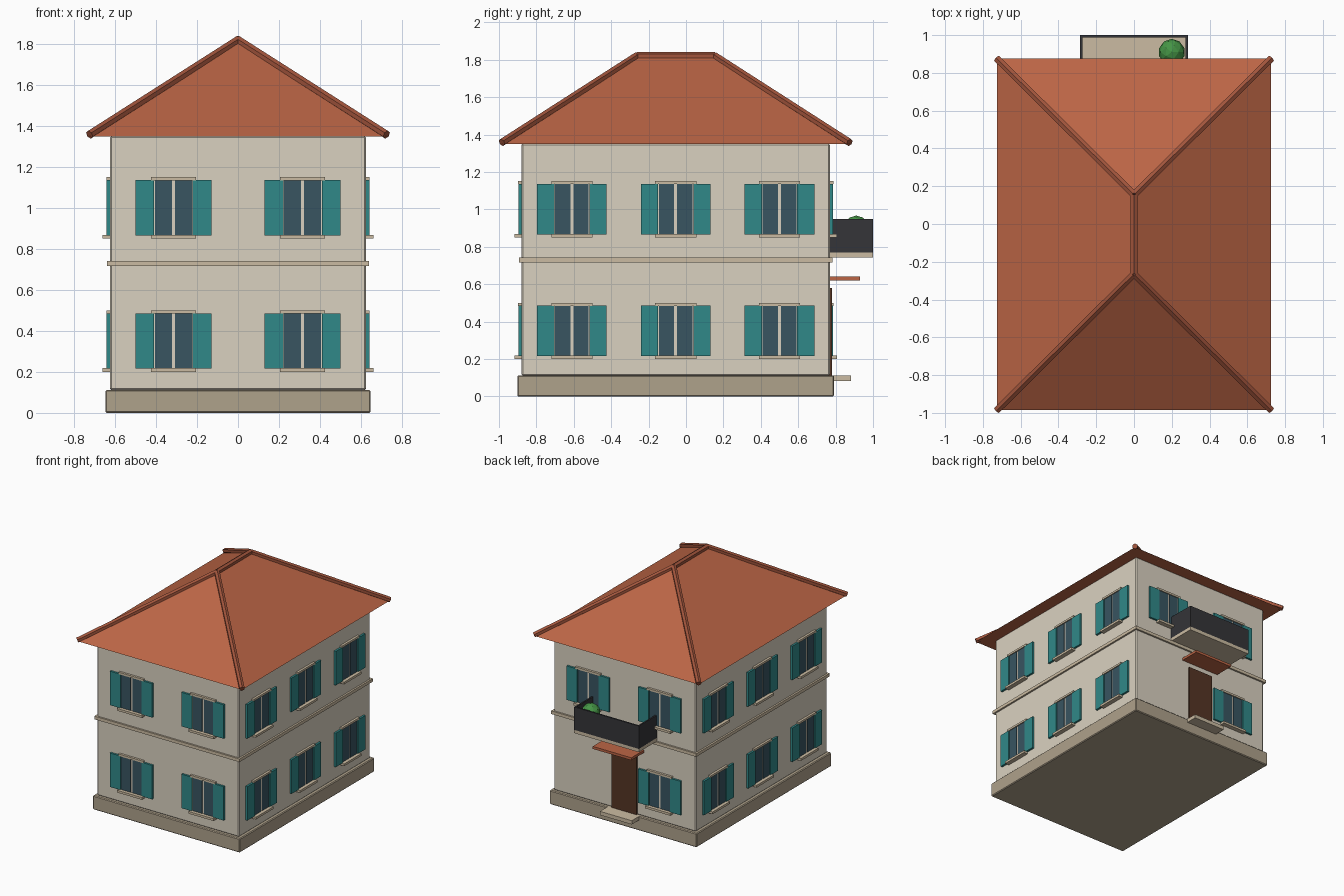
import bpy, bmesh
from mathutils import Vector, Matrix

if "Cube" in bpy.data.objects:
    bpy.data.objects.remove(bpy.data.objects["Cube"])

CY = -0.055            # centre of the house in y
HX, HY = 0.625, 0.825  # half size of the walls


def mat(name, r, g, b):
    m = bpy.data.materials.new(name)
    m.diffuse_color = (r, g, b, 1)
    m.use_nodes = True
    m.node_tree.nodes["Principled BSDF"].inputs["Base Color"].default_value = m.diffuse_color
    return m


PLASTER = mat("plaster", 0.70, 0.64, 0.53)
STONE = mat("stone", 0.43, 0.36, 0.26)
TRIM = mat("trim", 0.60, 0.50, 0.36)
TILE = mat("roof_tile", 0.50, 0.13, 0.06)
CAP = mat("ridge_tile", 0.36, 0.09, 0.045)
SHUTTER = mat("shutter_paint", 0.03, 0.25, 0.25)
GLASS = mat("glass", 0.04, 0.09, 0.12)
WOOD = mat("door_wood", 0.09, 0.035, 0.018)
IRON = mat("iron", 0.035, 0.035, 0.04)
LEAF = mat("leaf", 0.06, 0.30, 0.06)


def make(name, bm, material):
    me = bpy.data.meshes.new(name)
    bmesh.ops.recalc_face_normals(bm, faces=bm.faces)
    bm.to_mesh(me)
    bm.free()
    me.materials.append(material)
    ob = bpy.data.objects.new(name, me)
    bpy.context.collection.objects.link(ob)
    return ob


def box(name, x, y, z, material, bevel=0, frame=None):
    """Box from (min, max) ranges, optionally placed by a matrix."""
    bm = bmesh.new()
    bmesh.ops.create_cube(bm, size=1)
    for v in bm.verts:
        v.co = Vector([r[0] if c < 0 else r[1] for r, c in zip((x, y, z), v.co)])
    if frame:
        bm.transform(frame)
    ob = make(name, bm, material)
    if bevel:
        mod = ob.modifiers.new("bevel", 'BEVEL')
        mod.width, mod.segments = bevel, 1
    return ob


def rod(name, a, b, r, material):
    """Six-sided tile run between two points."""
    a, b = Vector(a), Vector(b)
    bm = bmesh.new()
    bmesh.ops.create_cone(bm, cap_ends=True, segments=6, radius1=r, radius2=r,
                          depth=(b - a).length)
    bm.transform(Matrix.Translation((a + b) / 2)
                 @ (b - a).to_track_quat('Z', 'Y').to_matrix().to_4x4())
    return make(name, bm, material)


def ring(h):
    return (-HX - h, HX + h), (CY - HY - h, CY + HY + h)


# Body: plinth, walls, string course
box("plinth", *ring(0.022), (0, 0.112), STONE, 0.006)
box("walls", *ring(0), (0.11, 1.352), PLASTER, 0.008)
box("string_course", *ring(0.014), (0.717, 0.742), TRIM)

# Hip roof with closed underside
EX, EY, EZ, RY, RZ = 0.725, 0.93, 1.35, 0.21, 1.82
bm = bmesh.new()
eave = [bm.verts.new((sx * EX, CY + sy * EY, EZ))
        for sx, sy in ((-1, -1), (1, -1), (1, 1), (-1, 1))]
r0, r1 = (bm.verts.new((0, CY + s * RY, RZ)) for s in (-1, 1))
e0, e1, e2, e3 = eave
for f in ((e0, e1, r0), (e1, e2, r1, r0), (e2, e3, r1), (e3, e0, r0, r1), (e3, e2, e1, e0)):
    bm.faces.new(f)
make("roof", bm, TILE)

# Ridge and hip tiles
rod("ridge_cap", (0, CY - RY, RZ), (0, CY + RY, RZ), 0.021, CAP)
for sx in (-1, 1):
    for sy in (-1, 1):
        rod("hip_cap", (0, CY + sy * RY, RZ), (sx * EX, CY + sy * EY, EZ + 0.008), 0.021, CAP)


def window(origin, out):
    """Shuttered window; local x along the wall, -y outwards, z up from the sill."""
    ang = {'-y': 0, '+x': 90, '+y': 180, '-x': 270}[out]
    m = Matrix.Translation(origin) @ Matrix.Rotation(ang * 3.14159265 / 180, 4, 'Z')
    box("window_frame", (-0.095, 0.095), (-0.006, 0.01), (0, 0.27), PLASTER, 0, m)
    box("lintel", (-0.11, 0.11), (-0.018, 0.01), (0.268, 0.284), TRIM, 0, m)
    box("sill", (-0.11, 0.11), (-0.036, 0.01), (-0.016, 0.002), TRIM, 0, m)
    for s in (-1, 1):
        box("pane", sorted((s * 0.008, s * 0.09)), (-0.01, 0), (0.002, 0.268), GLASS, 0, m)
        box("shutter", sorted((s * 0.094, s * 0.186)), (-0.016, 0.002), (0, 0.27), SHUTTER, 0, m)


# Windows on both floors (the ground floor back right has none)
for z in (0.216, 0.867):
    for x in (-0.315, 0.315):
        window((x, CY - HY, z), '-y')
        if z > 0.5 or x < 0:
            window((x, CY + HY, z), '+y')
    for i in (-1, 0, 1):
        window((HX, CY + i * 0.555, z), '+x')
        window((-HX, CY + i * 0.555, z), '-x')

# Back entrance: door, canopy, step
YB = CY + HY
box("door", (-0.11, 0.11), (YB - 0.01, YB + 0.01), (0.112, 0.58), WOOD)
box("canopy", (-0.17, 0.17), (YB - 0.01, 0.93), (0.62, 0.64), TILE)
box("door_step", (-0.14, 0.14), (YB, 0.882), (0.083, 0.113), TRIM)

# Balcony: slab, solid railings, potted plant
box("balcony_slab", (-0.285, 0.285), (YB - 0.01, 1.0), (0.742, 0.77), TRIM)
box("balcony_front", (-0.285, 0.285), (0.988, 1.0), (0.768, 0.95), IRON)
for s in (-1, 1):
    box("balcony_side", sorted((s * 0.273, s * 0.285)), (YB, 0.99), (0.768, 0.95), IRON)
bm = bmesh.new()
bmesh.ops.create_cone(bm, cap_ends=True, segments=8, radius1=0.035, radius2=0.048, depth=0.08,
                      matrix=Matrix.Translation((0.2, 0.91, 0.81)))
make("plant_pot", bm, TILE)
bm = bmesh.new()
bmesh.ops.create_icosphere(bm, subdivisions=2, radius=0.07,
                           matrix=Matrix.Translation((0.2, 0.91, 0.897)))
make("plant", bm, LEAF)
